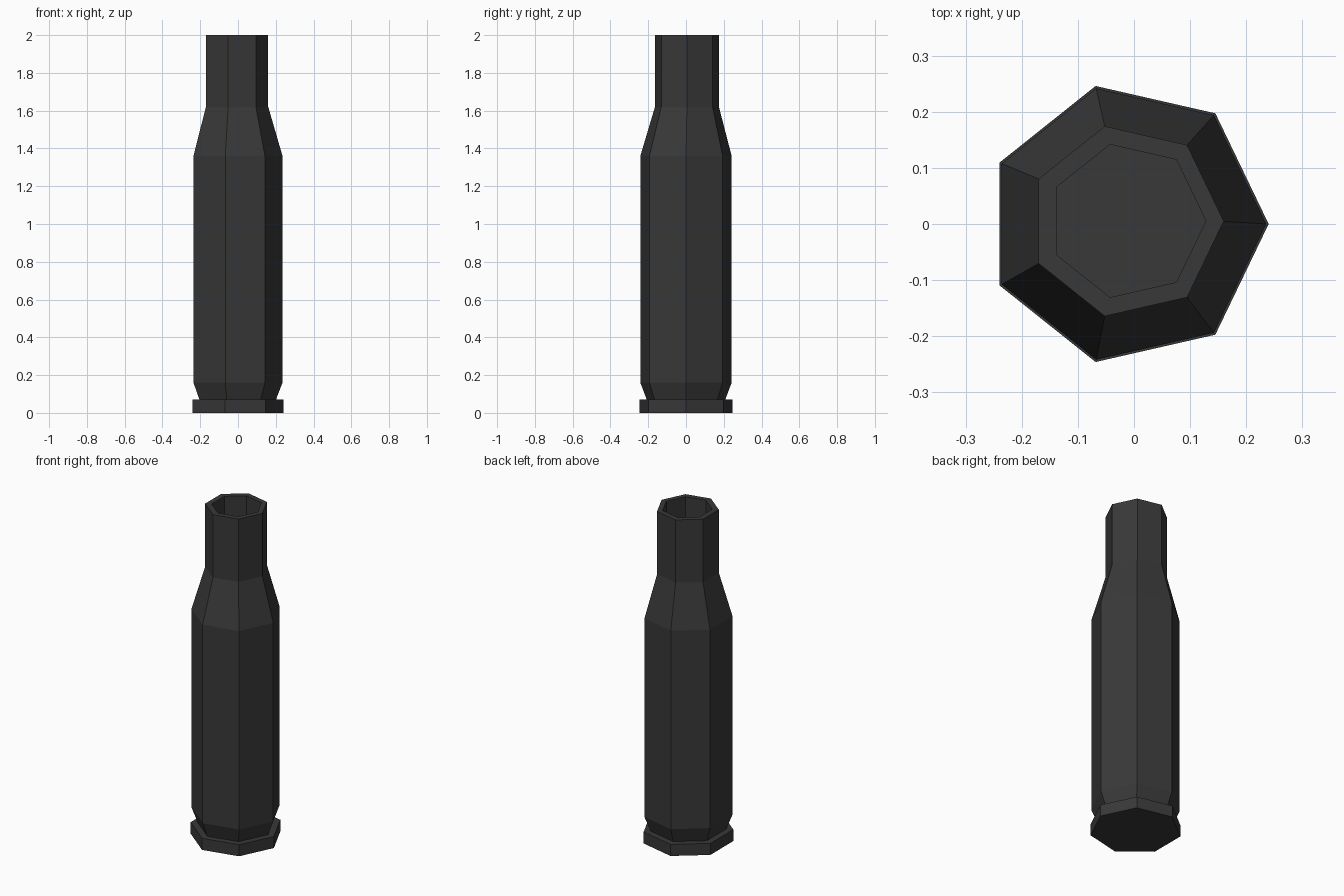
import bpy, bmesh, math

if "Cube" in bpy.data.objects:
    bpy.data.objects.remove(bpy.data.objects["Cube"])

SIDES = 7

metal = bpy.data.materials.new("dark_metal")
metal.diffuse_color = (0.04, 0.04, 0.04, 1)
metal.use_nodes = True
metal.node_tree.nodes["Principled BSDF"].inputs["Base Color"].default_value = metal.diffuse_color

# Casing profile from base to mouth and down the bore: radius, z, centre x, centre y
profile = [
    (0.2523, 0.00, -0.0123, 0.0),     # rim
    (0.2523, 0.07, -0.0123, 0.0),
    (0.213, 0.07, -0.0123, 0.0),      # extractor groove
    (0.248, 0.16, -0.0123, 0.0),      # body
    (0.248, 1.36, -0.0123, 0.0),
    (0.1736, 1.62, -0.0136, 0.005),   # shoulder and neck
    (0.1736, 2.00, -0.0136, 0.005),
    (0.1397, 2.00, -0.0116, 0.0055),  # bore
    (0.1397, 1.62, -0.0116, 0.0055),
]


def ring(bm, r, z, cx, cy):
    return [bm.verts.new((cx + r * math.cos(2 * math.pi * i / SIDES),
                          cy + r * math.sin(2 * math.pi * i / SIDES), z))
            for i in range(SIDES)]


bm = bmesh.new()
rings = [ring(bm, *p) for p in profile]
for a, b in zip(rings, rings[1:]):
    for i in range(SIDES):
        j = (i + 1) % SIDES
        bm.faces.new((a[i], a[j], b[j], b[i]))

# Closed base and bore floor
bm.faces.new(rings[0][::-1])
bm.faces.new(rings[-1])
bmesh.ops.recalc_face_normals(bm, faces=bm.faces)

mesh = bpy.data.meshes.new("cartridge_case")
bm.to_mesh(mesh)
bm.free()
mesh.materials.append(metal)
case = bpy.data.objects.new("cartridge_case", mesh)
bpy.context.collection.objects.link(case)
